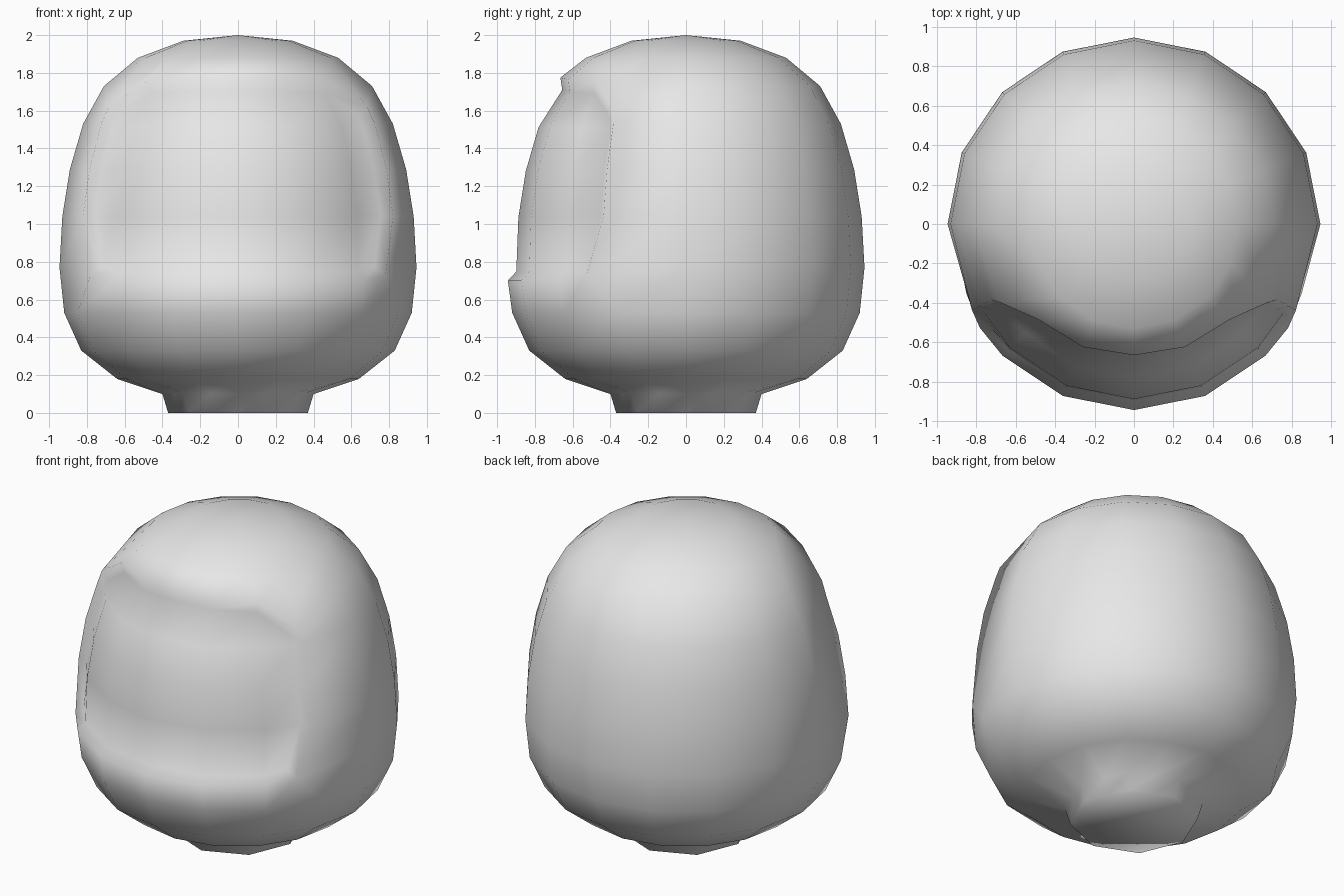
import bpy
import bmesh
from math import sin, cos, radians

cube = bpy.data.objects.get("Cube")
if cube:
    bpy.data.objects.remove(cube, do_unlink=True)

SEGMENTS = 16
# Radius and height of each ring, from the neck opening to the crown
PROFILE = [(0.37, 0), (0.40, 0.10), (0.64, 0.18), (0.83, 0.33), (0.92, 0.53),
           (0.945, 0.77), (0.93, 1.04), (0.89, 1.29), (0.82, 1.53),
           (0.71, 1.73), (0.53, 1.88), (0.29, 1.97)]
NECK_RINGS = 2
LOW, HIGH = 5, 9      # rings that bound the face opening
SIDE = 3              # columns from the middle to the side of the opening


def place(vert, angle, radius, z):
    """Put a vertex at an angle (degrees) measured from the front."""
    a = radians(angle)
    vert.co = (radius * sin(a), -radius * cos(a), z)


# Lathed shell; the neck is eight-sided
bm = bmesh.new()
step = 360 / SEGMENTS
rings = []
for i, (radius, z) in enumerate(PROFILE):
    ring = []
    for s in range(SEGMENTS):
        flat = cos(radians(step)) if i < NECK_RINGS and s % 2 else 1
        v = bm.verts.new()
        place(v, s * step, radius * flat, z)
        ring.append(v)
    rings.append(ring)

opening = []
for i in range(len(rings) - 1):
    for s in range(SEGMENTS):
        t = (s + 1) % SEGMENTS
        face = bm.faces.new((rings[i][s], rings[i][t], rings[i + 1][t], rings[i + 1][s]))
        if LOW <= i < HIGH and (s < SIDE or s >= SEGMENTS - SIDE):
            opening.append(face)

# Crown and neck base
crown = bm.verts.new((0, 0, 2))
for s in range(SEGMENTS):
    bm.faces.new((rings[-1][s], rings[-1][(s + 1) % SEGMENTS], crown))
bm.faces.new(list(reversed(rings[0])))

# Shape the rim of the face opening, with rounded corners
for side in range(-SIDE, SIDE + 1):
    place(rings[LOW][side], side * step, 0.943, 0.70)
    place(rings[HIGH][side], side * step, 0.665 + 0.01 * abs(side), 1.775 - 0.01 * abs(side))
for sign in (-1, 1):
    for i in range(LOW + 1, HIGH):
        place(rings[i][sign * SIDE], sign * 62, *PROFILE[i])
    place(rings[LOW][sign * SIDE], sign * 56, 0.942, 0.73)
    place(rings[HIGH][sign * SIDE], sign * 60, 0.79, 1.62)

# Sink the face opening
bm.normal_update()
bmesh.ops.inset_region(bm, faces=opening, thickness=0.05, depth=-0.042,
                       use_even_offset=True, use_boundary=True)
bmesh.ops.recalc_face_normals(bm, faces=bm.faces)
for face in bm.faces:
    face.smooth = True

mesh = bpy.data.meshes.new("helmet_shell")
bm.to_mesh(mesh)
bm.free()
shell = bpy.data.objects.new("helmet_shell", mesh)
bpy.context.collection.objects.link(shell)

# Plain grey finish
grey = bpy.data.materials.new("plain_grey")
grey.use_nodes = True
color = (0.8, 0.8, 0.8, 1)
grey.diffuse_color = color
grey.node_tree.nodes["Principled BSDF"].inputs["Base Color"].default_value = color
mesh.materials.append(grey)
